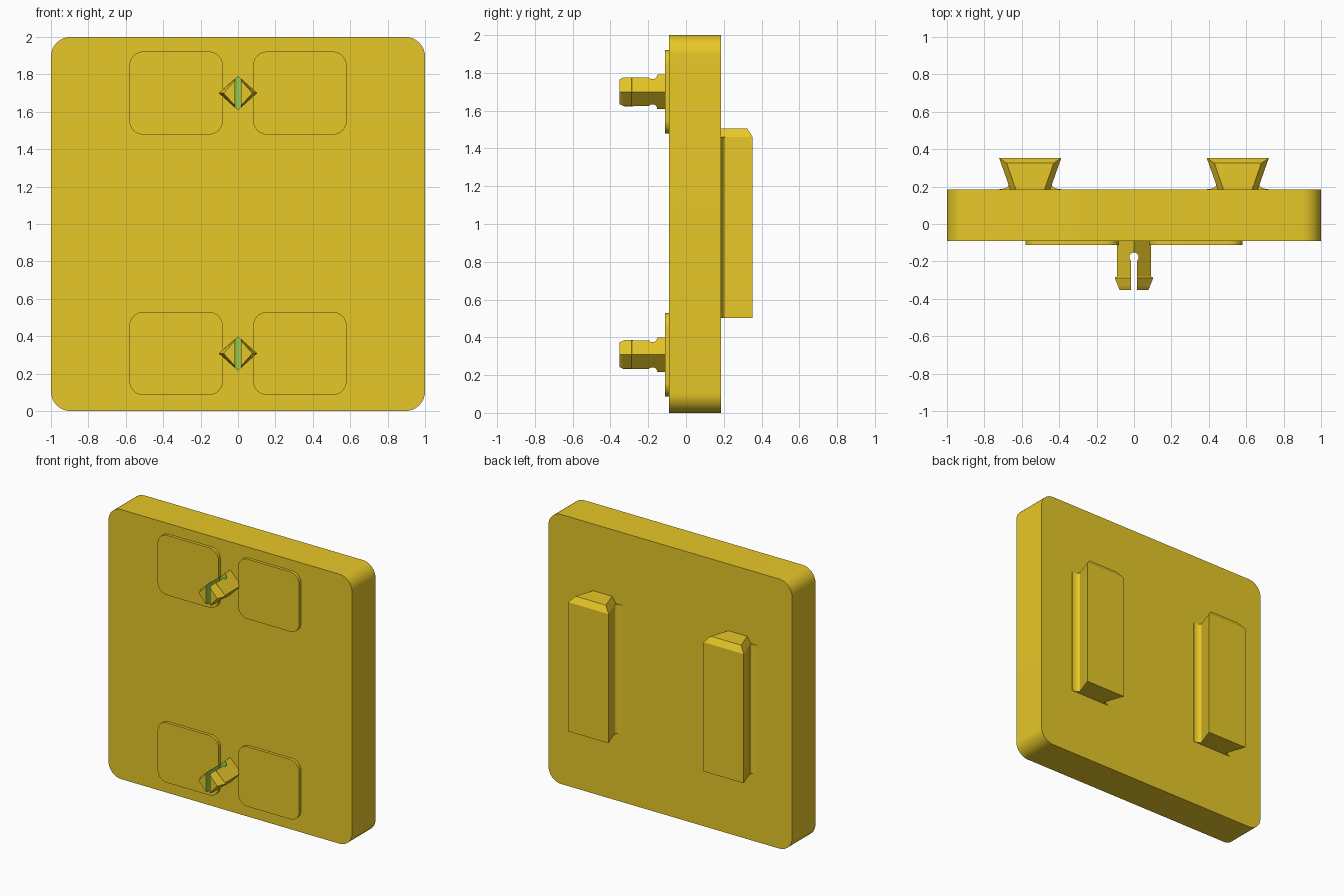
import bpy, bmesh, math
from mathutils import Vector

if "Cube" in bpy.data.objects:
    bpy.data.objects.remove(bpy.data.objects["Cube"])


def material(name, rgb):
    m = bpy.data.materials.new(name)
    m.diffuse_color = (*rgb, 1)
    m.use_nodes = True
    m.node_tree.nodes["Principled BSDF"].inputs["Base Color"].default_value = m.diffuse_color
    return m


YELLOW = material("yellow_plastic", (0.947, 0.680, 0.025))
GREEN = material("green_cut", (0.337, 0.597, 0.082))


def loft(name, rings, smooth=True):
    """Closed solid skinned through rings that share one point count."""
    bm = bmesh.new()
    loops = [[bm.verts.new(p) for p in ring] for ring in rings]
    n = len(loops[0])
    for a, b in zip(loops, loops[1:]):
        for i in range(n):
            j = (i + 1) % n
            bm.faces.new((a[i], a[j], b[j], b[i]))
    bm.faces.new(loops[0][::-1])
    bm.faces.new(loops[-1])
    bmesh.ops.recalc_face_normals(bm, faces=bm.faces)
    me = bpy.data.meshes.new(name)
    bm.to_mesh(me)
    bm.free()
    me.materials.append(YELLOW)
    me.materials.append(GREEN)
    ob = bpy.data.objects.new(name, me)
    bpy.context.collection.objects.link(ob)
    if smooth:
        bpy.ops.object.select_all(action='DESELECT')
        ob.select_set(True)
        bpy.context.view_layer.objects.active = ob
        bpy.ops.object.shade_smooth_by_angle(angle=math.radians(15))
    return ob


def rounded_slab(name, cx, cz, hx, hz, r, y0, y1, seg=10):
    """Rounded rectangle in x and z, extruded along y."""
    pts = []
    for k, (sx, sz) in enumerate(((1, 1), (-1, 1), (-1, -1), (1, -1))):
        for i in range(seg + 1):
            a = math.pi / 2 * (k + i / seg)
            pts.append((cx + sx * (hx - r) + r * math.cos(a),
                        cz + sz * (hz - r) + r * math.sin(a)))
    return loft(name, [[(x, y, z) for x, z in pts] for y in (y0, y1)])


# Main plate
rounded_slab("plate", 0, 1, 1, 1, 0.105, -0.09, 0.185)

# Front pads and split snap clips
for level, cz in (("lower", 0.308), ("upper", 1.70)):
    for side, s in (("left", -1), ("right", 1)):
        rounded_slab(f"{level}_{side}_pad", s * 0.331, cz, 0.25, 0.222,
                     0.075, -0.112, -0.085)

    # Diamond post with a barbed head: (y, half width, half height)
    stations = ((-0.08, 0.09, 0.092), (-0.28, 0.09, 0.092),
                (-0.288, 0.103, 0.092), (-0.335, 0.084, 0.092),
                (-0.352, 0.077, 0.084))
    clip = loft(f"{level}_clip", [
        [(w, y, cz), (0, y, cz + h), (-w, y, cz), (0, y, cz - h)]
        for y, w, h in stations], smooth=False)

    # Keyhole slot through the post
    r, half, yc = 0.025, 0.017, -0.177
    a0 = math.asin(half / r)
    key = [(half, -0.5)]
    for i in range(25):
        a = -math.pi / 2 + a0 + (2 * math.pi - 2 * a0) * i / 24
        key.append((r * math.cos(a), yc + r * math.sin(a)))
    key.append((-half, -0.5))
    cutter = loft(f"{level}_slot_cutter", [
        [(x, y, z) for x, y in key] for z in (cz - 0.2, cz + 0.2)], smooth=False)
    for f in cutter.data.polygons:
        f.material_index = 1
    cutter.hide_render = True
    cutter.hide_viewport = True
    mod = clip.modifiers.new("slot", 'BOOLEAN')
    mod.operation = 'DIFFERENCE'
    mod.solver = 'EXACT'
    mod.object = cutter

# Back dovetail rails
for side, s in (("left", -1), ("right", 1)):
    cx = s * 0.555

    def section(z, base, top, y_top):
        return [(cx - base, 0.18, z), (cx + base, 0.18, z),
                (cx + top, y_top, z), (cx - top, y_top, z)]

    # Straight body with a bevelled upper end
    loft(f"{side}_rail", [section(0.502, 0.105, 0.166, 0.353),
                          section(1.46, 0.105, 0.166, 0.353),
                          section(1.505, 0.075, 0.125, 0.325)], smooth=False)

    # Concave fillets along both rail roots
    for edge, e in (("inner", -s), ("outer", s)):
        prof = [(0.10, 0.18), (0.165, 0.18)]
        for i in range(9):
            a = math.pi / 2 * i / 8
            prof.append((0.165 - 0.05 * math.sin(a), 0.212 - 0.026 * math.cos(a)))
        loft(f"{side}_rail_{edge}_fillet", [
            [(cx + e * x, y, z) for x, y in prof] for z in (0.502, 1.46)])
